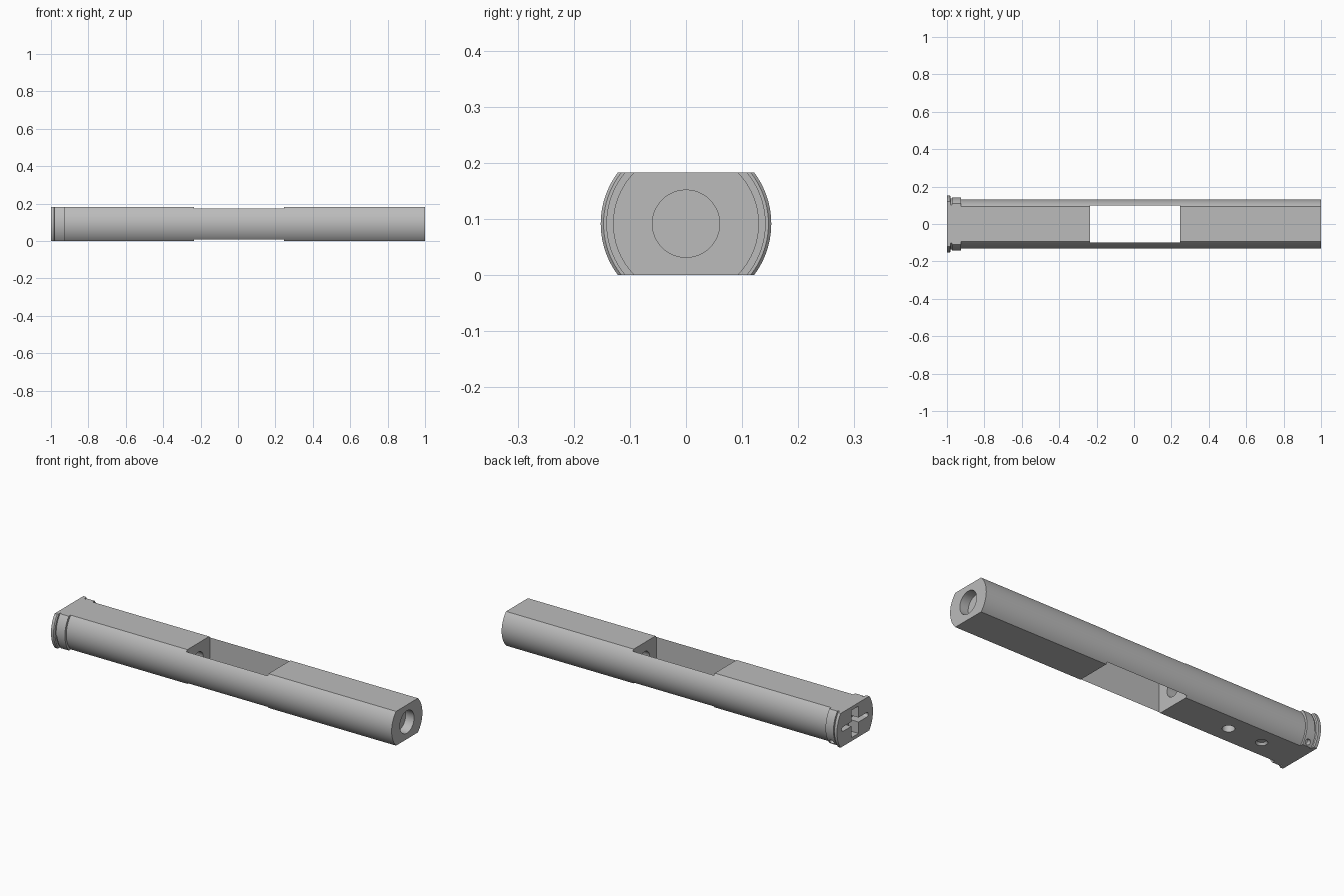
import bpy, bmesh, math
from mathutils import Matrix, Vector

cube = bpy.data.objects.get("Cube")
if cube:
    bpy.data.objects.remove(cube, do_unlink=True)

HEIGHT = 0.183
MID = HEIGHT / 2

steel = bpy.data.materials.new("grey_steel")
steel.use_nodes = True
GREY = (0.5, 0.5, 0.5, 1)
steel.diffuse_color = GREY
steel.node_tree.nodes["Principled BSDF"].inputs["Base Color"].default_value = GREY


def finish(bm, name):
    bmesh.ops.recalc_face_normals(bm, faces=bm.faces)
    mesh = bpy.data.meshes.new(name)
    bm.to_mesh(mesh)
    bm.free()
    mesh.materials.append(steel)
    obj = bpy.data.objects.new(name, mesh)
    bpy.context.collection.objects.link(obj)
    return obj


def box(name, x0, x1, half_y, z0, z1):
    bm = bmesh.new()
    size = Matrix.Diagonal((x1 - x0, 2 * half_y, z1 - z0, 1))
    place = Matrix.Translation(((x0 + x1) / 2, 0, (z0 + z1) / 2))
    bmesh.ops.create_cube(bm, size=1, matrix=place @ size)
    return finish(bm, name)


def rod(name, start, end, radius, end_radius=None, segments=48):
    a, b = Vector(start), Vector(end)
    turn = (b - a).to_track_quat("Z", "Y").to_matrix().to_4x4()
    bm = bmesh.new()
    bmesh.ops.create_cone(bm, cap_ends=True, segments=segments, radius1=radius,
                          radius2=radius if end_radius is None else end_radius,
                          depth=(b - a).length,
                          matrix=Matrix.Translation((a + b) / 2) @ turn)
    return finish(bm, name)


def carve(target, cutter, operation="DIFFERENCE"):
    mod = target.modifiers.new(cutter.name, "BOOLEAN")
    mod.operation, mod.solver, mod.object = operation, "EXACT", cutter
    bpy.context.view_layer.objects.active = target
    bpy.ops.object.modifier_apply(modifier=mod.name)
    bpy.data.objects.remove(cutter, do_unlink=True)


# Turned bar: flange, relief groove, collar, long shank
profile = [(-1, 0), (-1, .152), (-.985, .152), (-.98, .147), (-.98, .137),
           (-.972, .137), (-.972, .142), (-.925, .142), (-.925, .13),
           (1, .13), (1, 0)]
bm = bmesh.new()
verts = [bm.verts.new((x, 0, MID + r)) for x, r in profile]
edges = [bm.edges.new(pair) for pair in zip(verts, verts[1:])]
bmesh.ops.spin(bm, geom=verts + edges, cent=(0, 0, MID), axis=(1, 0, 0),
               angle=math.tau, steps=96, use_duplicate=False)
bmesh.ops.remove_doubles(bm, verts=bm.verts, dist=1e-5)
bar = finish(bm, "bar_body")

# Flats on top and underside
carve(bar, box("flats", -1.1, 1.1, 0.3, 0, HEIGHT), "INTERSECT")

# Window through the middle
carve(bar, box("window", -.235, .245, .1, -.1, .3))

# Lengthwise bore and counterbore
carve(bar, rod("bore_right", (.1, 0, MID), (1.1, 0, MID), .043))
carve(bar, rod("bore_left", (-.95, 0, MID), (-.1, 0, MID), .043))
carve(bar, rod("counterbore", (.95, 0, MID), (1.1, 0, MID), .06))

# Cross slot in the flanged end
carve(bar, box("tall_slot", -1.1, -.94, .03, MID - .073, MID + .073))
carve(bar, box("wide_slot", -1.1, -.94, .1, MID - .012, MID + .012))
for side in (-1, 1):
    carve(bar, rod("slot_end", (-1.1, side * .1, MID), (-.94, side * .1, MID), .012))

# Screw holes in the underside, the outer one countersunk
carve(bar, rod("screw_hole", (-.57, 0, -.05), (-.57, 0, MID), .03))
carve(bar, rod("pin_hole", (-.77, 0, -.05), (-.77, 0, MID), .02))
carve(bar, rod("countersink", (-.77, 0, -.01), (-.77, 0, .012), .036, .02))

# Small dimple low on the back of the collar
direction = Vector((0, math.cos(math.radians(-32)), math.sin(math.radians(-32))))
center = Vector((-.948, 0, MID))
carve(bar, rod("collar_dimple", center + direction * .115, center + direction * .2, .014))

# Smooth curved walls, crisp machined edges
bpy.ops.object.select_all(action="DESELECT")
bar.select_set(True)
bpy.context.view_layer.objects.active = bar
bpy.ops.object.shade_smooth_by_angle(angle=math.radians(25))
